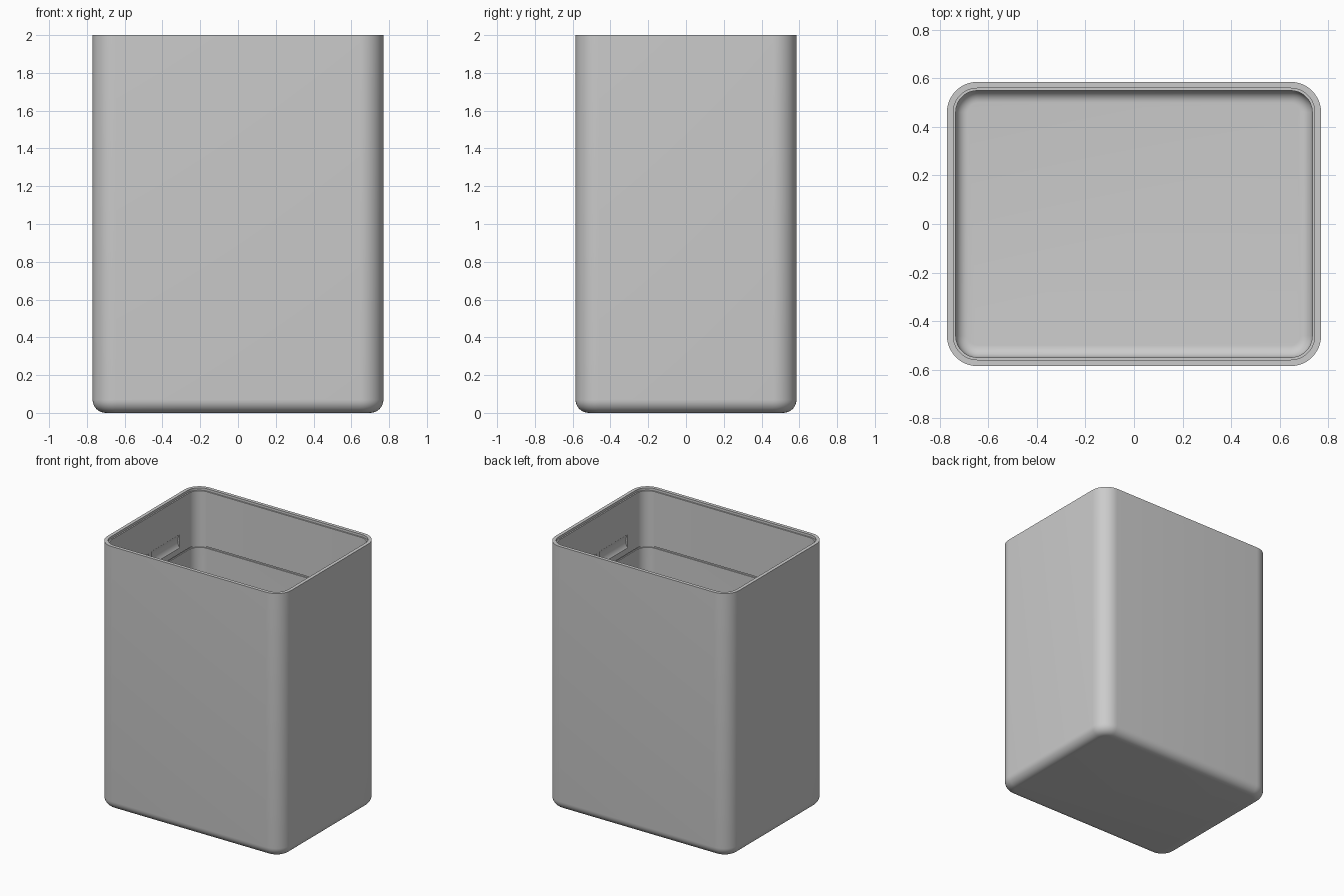
import bpy, bmesh
from math import sin, cos, pi

cube = bpy.data.objects.get("Cube")
if cube:
    bpy.data.objects.remove(cube)

HALF_X, HALF_Y, CORNER, HEIGHT = 0.77, 0.585, 0.125, 2.0
WALL, FLOOR, STEPS = 0.036, 0.036, 12

grey = bpy.data.materials.new("light grey")
grey.use_nodes = True
colour = (0.6, 0.6, 0.6, 1)
grey.diffuse_color = colour
grey.node_tree.nodes["Principled BSDF"].inputs["Base Color"].default_value = colour


def make_object(name, bm):
    bmesh.ops.recalc_face_normals(bm, faces=bm.faces)
    mesh = bpy.data.meshes.new(name)
    bm.to_mesh(mesh)
    bm.free()
    mesh.materials.append(grey)
    obj = bpy.data.objects.new(name, mesh)
    bpy.context.collection.objects.link(obj)
    return obj


def ring(bm, inset, z):
    """Rounded rectangle, shrunk by inset, at height z."""
    r = CORNER - inset
    verts = []
    for quarter, (sx, sy) in enumerate([(1, 1), (-1, 1), (-1, -1), (1, -1)]):
        for i in range(STEPS + 1):
            a = (quarter + i / STEPS) * pi / 2
            verts.append(bm.verts.new((sx * (HALF_X - CORNER) + r * cos(a),
                                       sy * (HALF_Y - CORNER) + r * sin(a), z)))
    return verts


def fillet(inset, z, radius, n=8):
    """Profile points from the flat bottom up to the upright wall."""
    return [(inset + radius * (1 - sin(t)), z + radius * (1 - cos(t)))
            for t in (k / n * pi / 2 for k in range(n + 1))]


# Wall profile: outside up, stepped rim, fine seam, inside down to the floor
profile = fillet(0, 0, 0.07)
profile += [(0, HEIGHT), (0.026, HEIGHT), (0.026, 1.982), (WALL, 1.982)]
profile += [(WALL, 1.566), (0.028, 1.566), (0.028, 1.554), (WALL, 1.554)]
profile += reversed(fillet(WALL, FLOOR, 0.05))

bm = bmesh.new()
rings = [ring(bm, *p) for p in profile]
for lower, upper in zip(rings, rings[1:]):
    for i in range(len(lower)):
        j = (i + 1) % len(lower)
        bm.faces.new((lower[i], lower[j], upper[j], upper[i]))
bm.faces.new(rings[0])
bm.faces.new(rings[-1])
container = make_object("container", bm)

# Shallow curved grips in the end walls
for side in (-1, 1):
    for end in (-1, 1):
        bm = bmesh.new()
        n, grip_r, depth = 24, 0.09, 0.016
        x = side * (HALF_X - WALL + depth - grip_r)
        loops = [[bm.verts.new((x + grip_r * cos(k * 2 * pi / n), end * y,
                                1.66 + grip_r * sin(k * 2 * pi / n)))
                  for k in range(n)] for y in (0.02, 0.35)]
        for k in range(n):
            m = (k + 1) % n
            bm.faces.new((loops[0][k], loops[0][m], loops[1][m], loops[1][k]))
        for loop in loops:
            bm.faces.new(loop)
        cutter = make_object("grip_cutter", bm)
        cutter.hide_render = True
        cutter.hide_viewport = True
        cutter.display_type = 'WIRE'
        mod = container.modifiers.new("grip", 'BOOLEAN')
        mod.object = cutter
        mod.operation = 'DIFFERENCE'
        mod.solver = 'EXACT'

# Bake the cuts, then remove the helpers
bpy.context.view_layer.update()
depsgraph = bpy.context.evaluated_depsgraph_get()
baked = bpy.data.meshes.new_from_object(container.evaluated_get(depsgraph))
container.modifiers.clear()
container.data = baked
for obj in [o for o in bpy.data.objects if o.name.startswith("grip_cutter")]:
    bpy.data.objects.remove(obj)

bpy.ops.object.select_all(action='DESELECT')
container.select_set(True)
bpy.context.view_layer.objects.active = container
bpy.ops.object.shade_smooth_by_angle(angle=pi / 6)
